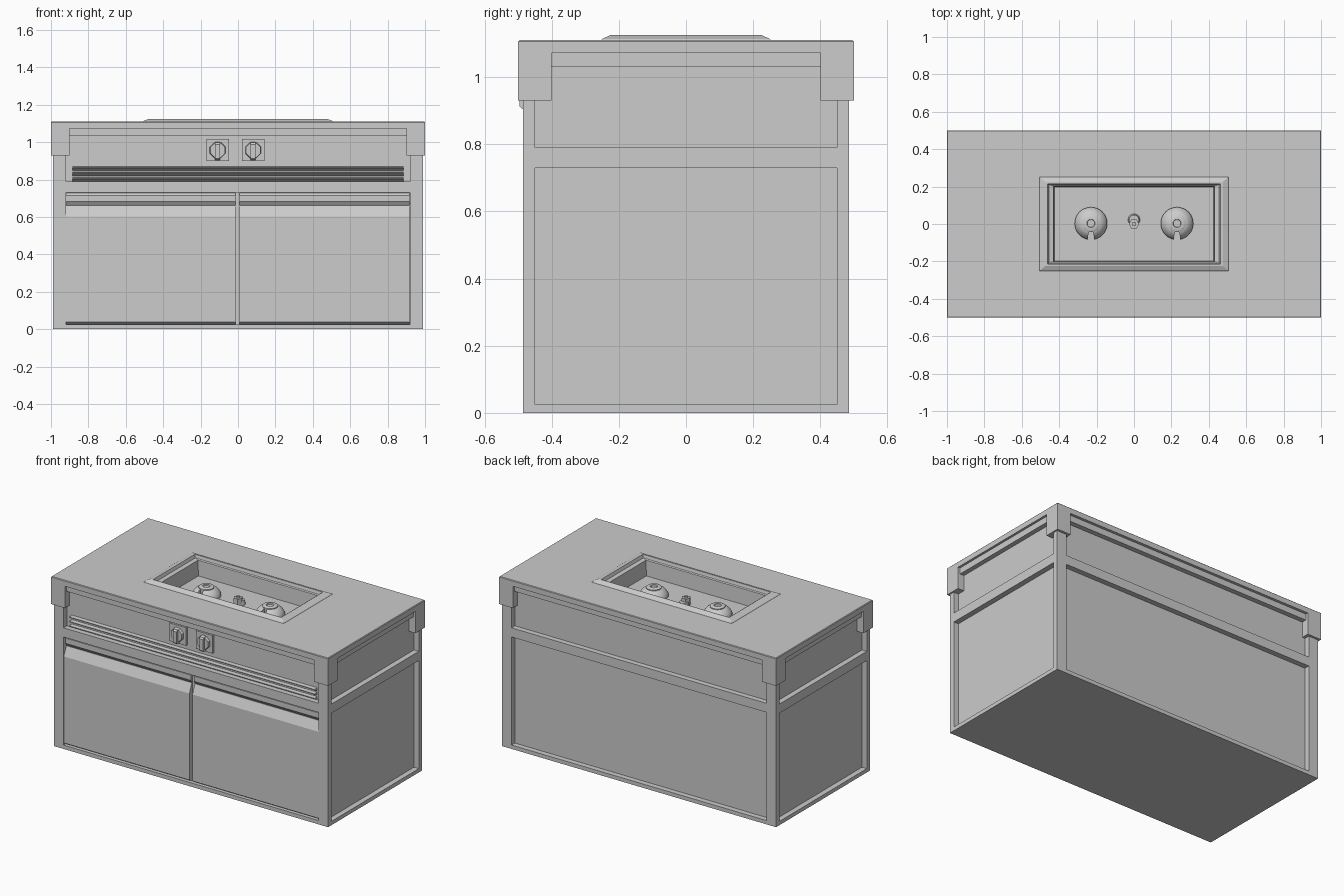
import bpy, bmesh, math
from mathutils import Matrix, Vector

old = bpy.data.objects.get("Cube")
if old:
    bpy.data.objects.remove(old, do_unlink=True)

grey = bpy.data.materials.new("plain grey")
grey.use_nodes = True
grey.diffuse_color = (0.604, 0.604, 0.604, 1)
grey.node_tree.nodes["Principled BSDF"].inputs["Base Color"].default_value = (0.604, 0.604, 0.604, 1)


def finish(name, bm, smooth=False):
    bmesh.ops.recalc_face_normals(bm, faces=bm.faces)
    mesh = bpy.data.meshes.new(name)
    bm.to_mesh(mesh)
    bm.free()
    mesh.materials.append(grey)
    ob = bpy.data.objects.new(name, mesh)
    bpy.context.collection.objects.link(ob)
    if smooth:
        bpy.ops.object.select_all(action='DESELECT')
        ob.select_set(True)
        bpy.context.view_layer.objects.active = ob
        bpy.ops.object.shade_smooth_by_angle(angle=math.radians(35))
    return ob


def box(name, x, y, z):
    """Box from (min, max) pairs."""
    bm = bmesh.new()
    bmesh.ops.create_cube(bm, size=1)
    for v in bm.verts:
        v.co = Vector([a[0] if c < 0 else a[1] for a, c in zip((x, y, z), v.co)])
    return finish(name, bm)


def bridge(bm, loops):
    for a, b in zip(loops, loops[1:]):
        n = len(a)
        for i in range(n):
            bm.faces.new((a[i], a[(i + 1) % n], b[(i + 1) % n], b[i]))


def rect_loft(name, rings, start=False, end=False):
    """Skin through centred rectangles (half x, half y, z)."""
    bm = bmesh.new()
    loops = [[bm.verts.new((sx * hx, sy * hy, z))
              for sx, sy in ((-1, -1), (1, -1), (1, 1), (-1, 1))] for hx, hy, z in rings]
    bridge(bm, loops)
    if start:
        bm.faces.new(loops[0])
    if end:
        bm.faces.new(loops[-1])
    return finish(name, bm)


def extrude_x(name, profile, x0, x1):
    """Extrude a closed (y, z) profile along x."""
    bm = bmesh.new()
    loops = [[bm.verts.new((x, y, z)) for y, z in profile] for x in (x0, x1)]
    bridge(bm, loops)
    for loop in loops:
        bm.faces.new(loop)
    return finish(name, bm)


def lathe(name, profile, centre, start=0, sweep=math.tau, steps=40):
    """Turn a closed (radius, z) profile about a vertical axis; a part turn is capped."""
    bm = bmesh.new()
    full = sweep >= math.tau - 1e-6
    loops = []
    for i in range(steps if full else steps + 1):
        a = start + sweep * i / steps
        loops.append([bm.verts.new((centre[0] + r * math.cos(a), centre[1] + r * math.sin(a), z))
                      for r, z in profile])
    bridge(bm, loops + [loops[0]] if full else loops)
    if not full:
        bm.faces.new(loops[0])
        bm.faces.new(loops[-1])
    bmesh.ops.remove_doubles(bm, verts=bm.verts, dist=1e-5)
    return finish(name, bm, True)


def cylinder(name, loc, r1, r2, depth, sides, axis='Z', smooth=False):
    bm = bmesh.new()
    m = Matrix.Translation(loc)
    if axis == 'Y':   # r2 end faces the front
        m = m @ Matrix.Rotation(math.pi / 2, 4, 'X')
    m = m @ Matrix.Rotation(math.pi / sides, 4, 'Z')
    bmesh.ops.create_cone(bm, cap_ends=True, segments=sides, radius1=r1, radius2=r2,
                          depth=depth, matrix=m)
    return finish(name, bm, smooth)


# Recessed panels of the cabinet
rect_loft("cabinet_core", [(0.955, 0.45, 0.002), (0.955, 0.45, 1.035)], start=True)

# Frame: corner posts and rails
for sx, xn in ((-1, "right"), (1, "left")):
    for sy, yn in ((-1, "front"), (1, "back")):
        post_x = sorted((sx * 0.92, sx * 0.99))
        post_y = sorted((sy * 0.45, sy * 0.485))
        box(f"{yn}_{xn}_post", post_x, post_y, (0, 1.08))
        box(f"{yn}_{xn}_counter_corner", sorted((sx * 0.9, sx * 1.0)),
            sorted((sy * 0.4, sy * 0.5)), (0.93, 1.104))
for name, z0, z1 in (("base_rail", 0, 0.025), ("middle_rail", 0.73, 0.79)):
    rect_loft(name, [(0.95, 0.445, z0), (0.99, 0.485, z0), (0.99, 0.485, z1), (0.95, 0.445, z1)])
rect_loft("base_plate", [(0.99, 0.485, 0.0), (0.99, 0.485, 0.004)], True, True)

# Countertop with a stepped underside and open middle
rect_loft("countertop", [
    (0.95, 0.445, 1.032), (0.985, 0.482, 1.032), (0.985, 0.482, 1.072), (1, 0.5, 1.072),
    (1, 0.5, 1.106), (0.996, 0.496, 1.11), (0.48, 0.23, 1.11)])

# Raised burner surround and sunken tray
rect_loft("burner_tray", [
    (0.507, 0.253, 1.109), (0.503, 0.249, 1.114), (0.475, 0.225, 1.125), (0.462, 0.215, 1.125),
    (0.455, 0.21, 1.105), (0.43, 0.203, 1.1), (0.425, 0.198, 1.0)], end=True)

# Burners: dome with a front notch, plus a central cap
dome = [(0.035, 1.0), (0.087, 1.0), (0.087, 1.012), (0.08, 1.026), (0.066, 1.042), (0.05, 1.052),
        (0.035, 1.054)]
cap = [(0, 1.0), (0.046, 1.0), (0.046, 1.058), (0.04, 1.062), (0.022, 1.062), (0.02, 1.054),
       (0, 1.054)]
for side, x in (("right", -0.23), ("left", 0.23)):
    lathe(side + "_burner_dome", dome, (x, 0.003), -math.pi / 2 + 0.23, math.tau - 0.46)
    lathe(side + "_burner_cap", cap, (x, 0.003))

# Igniter between the burners
cylinder("igniter_base", (0, 0.022, 1.015), 0.032, 0.026, 0.03, 24, smooth=True)
cylinder("igniter_nut", (0, 0.0, 1.025), 0.028, 0.028, 0.05, 6)
cylinder("igniter_tip", (0, 0.0, 1.054), 0.012, 0.012, 0.01, 16, smooth=True)

# Control knobs
for side, x in (("right", -0.109), ("left", 0.081)):
    z = 0.957
    box(side + "_knob_plate", (x - 0.06, x + 0.06), (-0.465, -0.445), (z - 0.059, z + 0.059))
    cylinder(side + "_knob_dial", (x, -0.472, z), 0.046, 0.042, 0.018, 8, 'Y')
    extrude_x(side + "_knob_grip", [(-0.464, z + 0.044), (-0.488, z + 0.04), (-0.496, z + 0.03),
              (-0.496, z - 0.044), (-0.488, z - 0.052), (-0.464, z - 0.052)], x - 0.013, x + 0.013)

# Vent louvres under the knobs
for i in range(3):
    z = 0.866 - 0.029 * i
    extrude_x(f"vent_louvre_{i + 1}", [(-0.446, z + 0.004), (-0.474, z), (-0.474, z - 0.005),
              (-0.446, z - 0.02)], -0.885, 0.885)

# Doors with a sloped top and finger groove
door = [(-0.445, 0.025), (-0.462, 0.025), (-0.482, 0.038), (-0.482, 0.602), (-0.455, 0.662),
        (-0.452, 0.662), (-0.466, 0.682), (-0.466, 0.716), (-0.456, 0.728), (-0.445, 0.728)]
for side, x0, x1 in (("right", -0.922, -0.014), ("left", 0.008, 0.918)):
    extrude_x(side + "_door", door, x0, x1)
